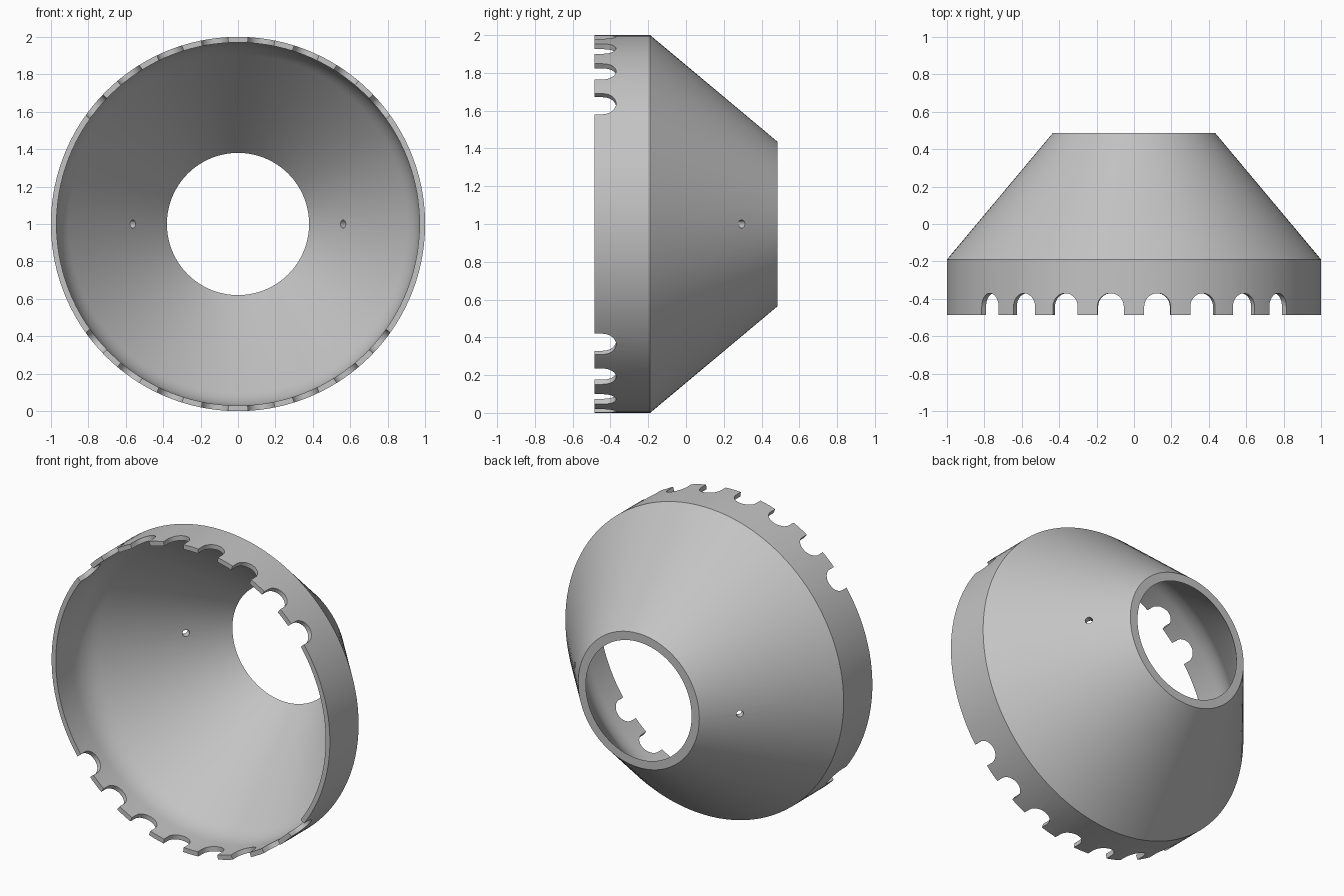
import bpy, bmesh
from math import radians, pi
from mathutils import Matrix, Vector

cube = bpy.data.objects.get("Cube")
if cube:
    bpy.data.objects.remove(cube, do_unlink=True)

FRONT, RIM, BACK = -0.485, -0.19, 0.485
CENTRE = Matrix.Translation((0, 0, 1))

grey = bpy.data.materials.new("plain grey")
grey.use_nodes = True
grey.diffuse_color = (0.55, 0.55, 0.55, 1)
grey.node_tree.nodes["Principled BSDF"].inputs["Base Color"].default_value = (0.55, 0.55, 0.55, 1)


def make_object(name, bm):
    bmesh.ops.recalc_face_normals(bm, faces=bm.faces)
    mesh = bpy.data.meshes.new(name)
    bm.to_mesh(mesh)
    bm.free()
    mesh.materials.append(grey)
    obj = bpy.data.objects.new(name, mesh)
    bpy.context.collection.objects.link(obj)
    return obj


# Shell: a closed (radius, depth) profile with a soft inner bend, spun about y
a, b, c = Vector((0.97, -0.32)), Vector((0.97, -0.22)), Vector((0.906, -0.143))
bend = [a * (1 - t) ** 2 + b * 2 * t * (1 - t) + c * t * t for t in (i / 6 for i in range(7))]
profile = [(0.97, FRONT), (1, FRONT), (1, RIM), (0.435, BACK), (0.38, BACK)]
profile += [tuple(p) for p in reversed(bend)]

bm = bmesh.new()
verts = [bm.verts.new((r, y, 0)) for r, y in profile]
edges = [bm.edges.new((v, verts[(i + 1) % len(verts)])) for i, v in enumerate(verts)]
bmesh.ops.spin(bm, geom=verts + edges, cent=(0, 0, 0), axis=(0, 1, 0),
               angle=2 * pi, steps=120, use_merge=False)
bmesh.ops.remove_doubles(bm, verts=bm.verts, dist=0.0001)
bmesh.ops.transform(bm, matrix=CENTRE, verts=bm.verts)
shell = make_object("conical_shroud", bm)

# Cutters: round-ended rim notches in the upper and lower arcs
bm = bmesh.new()
radius, tip = 0.071, -0.37
for half in (0, 180):
    for i in range(8):
        turn = CENTRE @ Matrix.Rotation(radians(half + 14.4 * (i - 3.5)), 4, "Y")
        arc = [Matrix.Rotation(pi * k / 16, 3, "Z") @ Vector((radius, 0, 0)) for k in range(17)]
        outline = [p + Vector((0, tip - radius, 0.85)) for p in arc]
        outline += [Vector((-radius, FRONT - 0.1, 0.85)), Vector((radius, FRONT - 0.1, 0.85))]
        face = bm.faces.new([bm.verts.new(turn @ p) for p in outline])
        top = bmesh.ops.extrude_face_region(bm, geom=[face], use_keep_orig=True)["geom"]
        shift = turn.to_3x3() @ Vector((0, 0, 0.3))
        bmesh.ops.translate(bm, vec=shift, verts=[g for g in top if isinstance(g, bmesh.types.BMVert)])

# Cutters: one small pin hole on each side, square to the cone wall
for side in (-1, 1):
    axis = Vector((side * (BACK - RIM), 0.565, 0)).normalized()
    place = Matrix.Translation((side * 0.58, 0.283, 1)) @ axis.to_track_quat("Z", "Y").to_matrix().to_4x4()
    bmesh.ops.create_cone(bm, cap_ends=True, segments=20, radius1=0.022, radius2=0.022,
                          depth=0.2, matrix=place)
cutters = make_object("notch_and_hole_cutters", bm)
cutters.hide_render = True

# Cut the shell and smooth it
cut = shell.modifiers.new("cut", "BOOLEAN")
cut.operation = "DIFFERENCE"
cut.solver = "EXACT"
cut.object = cutters
bpy.ops.object.select_all(action="DESELECT")
shell.select_set(True)
bpy.context.view_layer.objects.active = shell
bpy.ops.object.modifier_apply(modifier=cut.name)
bpy.data.objects.remove(cutters, do_unlink=True)
bpy.ops.object.shade_smooth_by_angle(angle=radians(30))
